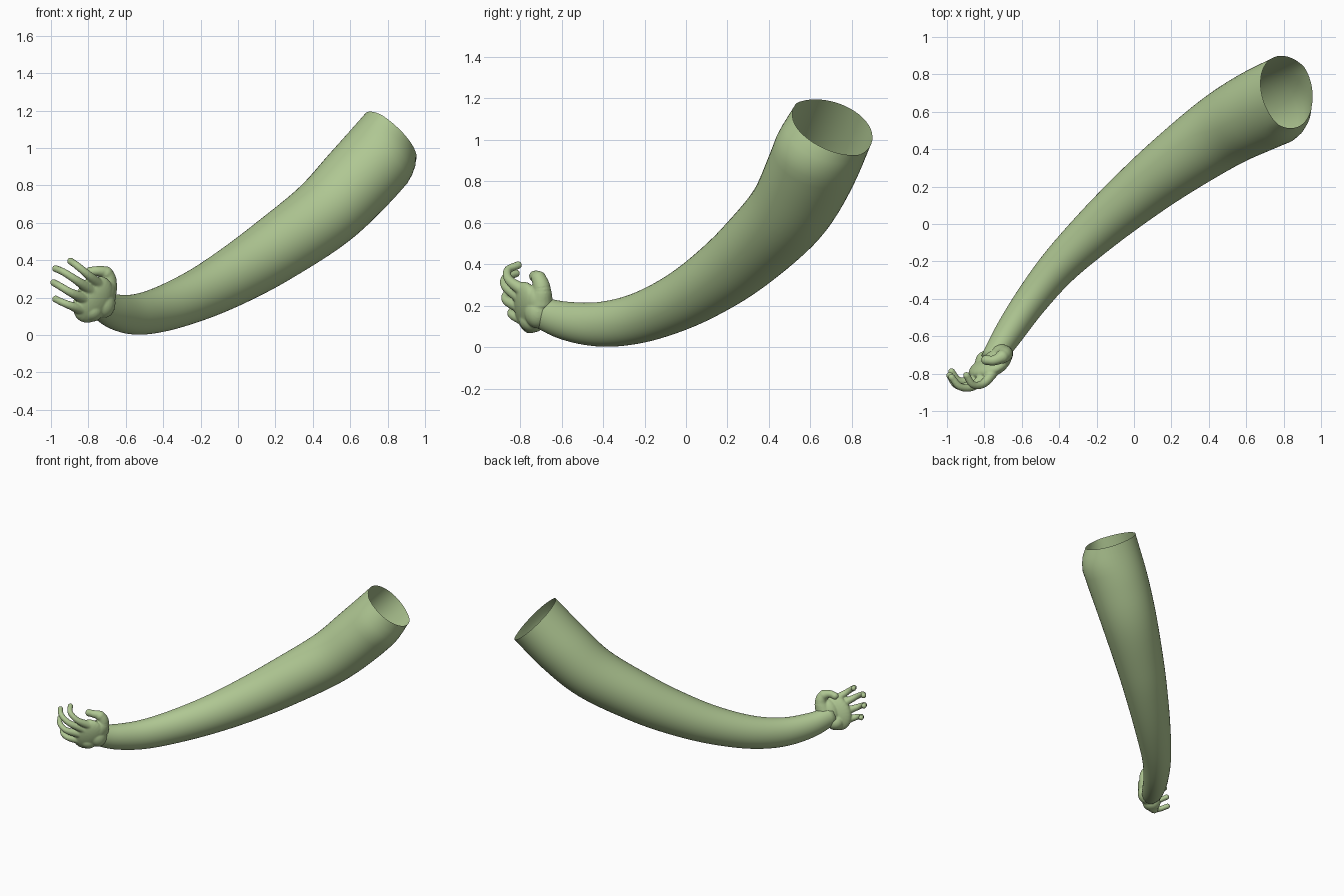
import bpy, bmesh, math
from mathutils import Vector, Matrix

if "Cube" in bpy.data.objects:
    bpy.data.objects.remove(bpy.data.objects["Cube"])

skin = bpy.data.materials.new("pale green skin")
skin.diffuse_color = (0.43, 0.57, 0.29, 1)
skin.use_nodes = True
skin.node_tree.nodes["Principled BSDF"].inputs["Base Color"].default_value = skin.diffuse_color


def spline(stations, steps):
    """Catmull-Rom through stations of any dimension."""
    p = [Vector(s) for s in stations]
    p = [p[0] * 2 - p[1]] + p + [p[-1] * 2 - p[-2]]
    out = []
    for i in range(1, len(p) - 2):
        a, b, c, d = p[i - 1:i + 3]
        for k in range(steps):
            t = k / steps
            out.append(0.5 * (2 * b + (c - a) * t + (2 * a - 5 * b + 4 * c - d) * t * t
                              + (3 * b - a - 3 * c + d) * t ** 3))
    return out + [p[-2]]


def tube(bm, stations, sides=24, steps=6, cap_end=True):
    """Sweep an ellipse; each station is x, y, z, half width, half height."""
    pts = spline(stations, steps)
    rings = []
    for i, s in enumerate(pts):
        t = Vector(pts[min(i + 1, len(pts) - 1)][:3]) - Vector(pts[max(i - 1, 0)][:3])
        t.normalize()
        side = t.cross(Vector((0, 0, 1))).normalized()
        up = side.cross(t)
        c = Vector(s[:3])
        rings.append([bm.verts.new(c + side * s[3] * math.cos(a) + up * s[4] * math.sin(a))
                      for a in (2 * math.pi * k / sides for k in range(sides))])
    for r, q in zip(rings, rings[1:]):
        for k in range(sides):
            j = (k + 1) % sides
            bm.faces.new((r[k], r[j], q[j], q[k]))
    bm.faces.new(rings[0][::-1])
    if cap_end:
        bm.faces.new(rings[-1])
    return rings


def ball(bm, centre, size, rot=None):
    m = Matrix.Translation(centre) @ (rot or Matrix()) @ Matrix.Diagonal((*size, 1))
    bmesh.ops.create_uvsphere(bm, u_segments=24, v_segments=16, radius=1, matrix=m)


def finish(bm, name):
    bmesh.ops.recalc_face_normals(bm, faces=bm.faces)
    me = bpy.data.meshes.new(name)
    bm.to_mesh(me)
    bm.free()
    for f in me.polygons:
        f.use_smooth = True
    me.materials.append(skin)
    ob = bpy.data.objects.new(name, me)
    bpy.context.collection.objects.link(ob)
    return ob


# Arm: long tapering curve, open at the shoulder
bm = bmesh.new()
rings = tube(bm, [(-.765, -.735, .18, .06, .07), (-.67, -.585, .128, .078, .092),
                  (-.55, -.41, .110, .09, .108), (-.4, -.225, .141, .105, .122),
                  (-.2, -.03, .221, .128, .140), (0, .145, .329, .15, .160),
                  (.2, .305, .457, .172, .178), (.46, .49, .646, .2, .195),
                  (.65, .597, .838, .218, .206), (.84, .685, 1.052, .226, .205)],
             sides=48, cap_end=False)
# the rim is pressed in on its front right
for i, depth in enumerate((.012, .035, .075)):
    ring = rings[i - 3]
    mid = sum((v.co for v in ring), Vector()) / len(ring)
    for k, v in enumerate(ring):
        w = max(0, math.cos(2 * math.pi * k / 48 + .5))
        v.co += (mid - v.co).normalized() * depth * w
finish(bm, "arm")

# Hand: palm, knuckles, fingers and thumb fused into one smooth skin
bm = bmesh.new()
f = Vector((-.75, -.45, .48)).normalized()
a = Vector((.5, 0, .85))
n = f.cross(a).normalized()
a = n.cross(f)
rot = Matrix((f, a, n)).transposed().to_4x4()
ball(bm, (-.775, -.765, .19), (.105, .135, .05), rot)
ball(bm, (-.735, -.725, .205), (.075, .1, .06), rot)
ball(bm, (-.785, -.74, .13), (.065, .065, .06))
ball(bm, (-.72, -.715, .17), (.065, .065, .08))
fingers = [
    [(-.74, -.77, .265), (-.80, -.85, .32), (-.86, -.86, .37), (-.895, -.81, .395)],
    [(-.78, -.79, .235), (-.86, -.868, .29), (-.93, -.87, .335), (-.975, -.82, .355)],
    [(-.81, -.79, .19), (-.89, -.865, .225), (-.95, -.86, .26), (-.985, -.81, .28)],
    [(-.82, -.77, .13), (-.89, -.835, .155), (-.94, -.835, .175), (-.975, -.79, .192)],
]
for path in fingers:
    radii = (.034, .023, .020, .019)
    tube(bm, [(*p, r, r) for p, r in zip(path, radii)], sides=16)
    ball(bm, path[0], (.036, .036, .036))
    ball(bm, path[-1], (.0195,) * 3)
thumb = [(-.71, -.70, .21, .06), (-.69, -.695, .28, .045), (-.705, -.71, .33, .035),
         (-.75, -.73, .342, .027), (-.79, -.727, .338, .026)]
tube(bm, [(*p, p[3]) for p in thumb], sides=16)
ball(bm, thumb[-1][:3], (.027,) * 3)
ball(bm, thumb[2][:3], (.037,) * 3)
hand = finish(bm, "hand")
m = hand.modifiers.new("fuse", 'REMESH')
m.mode = 'VOXEL'
m.voxel_size = .005
m.use_smooth_shade = True
m = hand.modifiers.new("soften", 'SMOOTH')
m.factor = .5
m.iterations = 8
